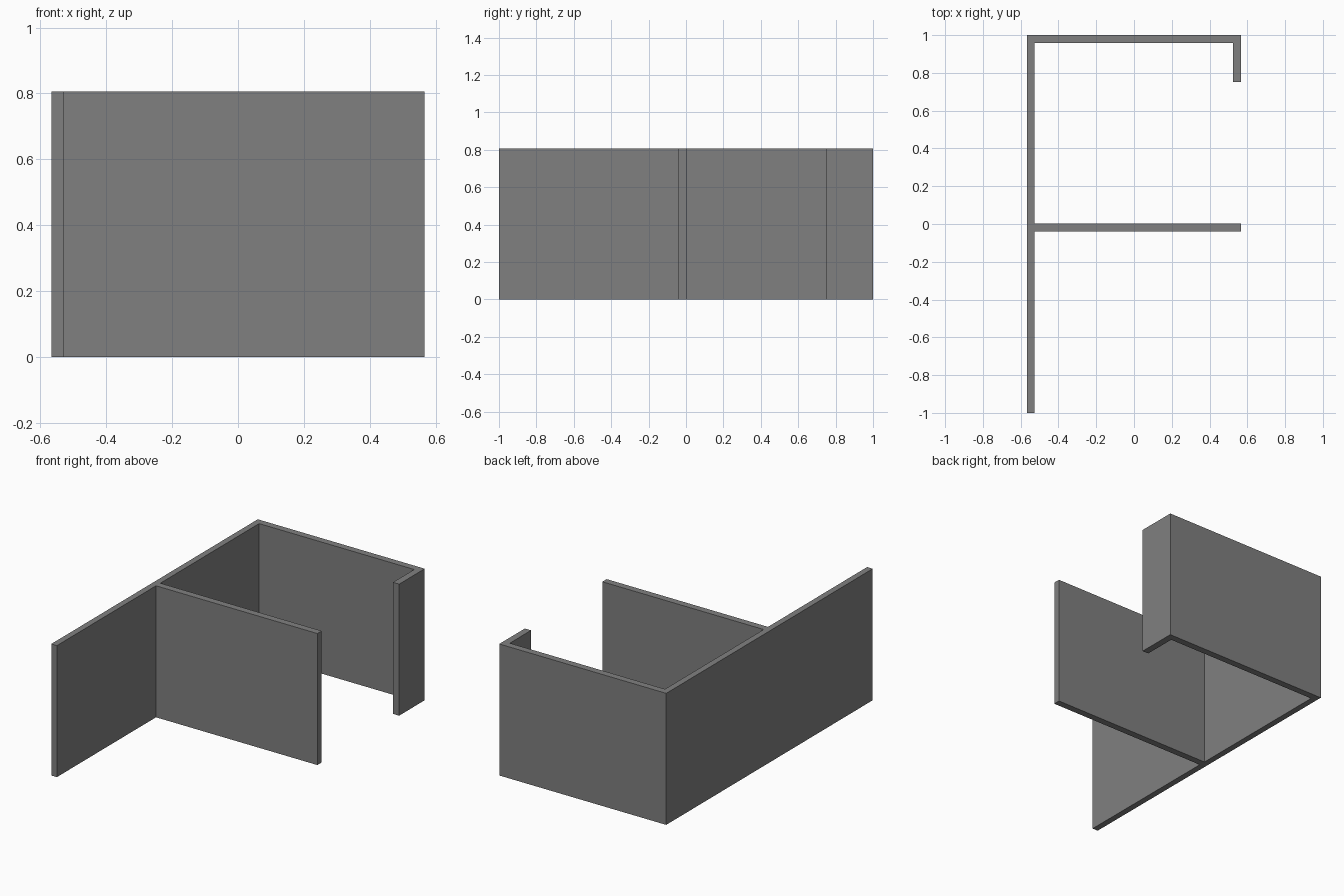
import bpy, bmesh

if "Cube" in bpy.data.objects:
    bpy.data.objects.remove(bpy.data.objects["Cube"])

H = 0.806          # wall height
X = 0.566          # half width
TL, T = 0.038, 0.042   # thickness of long wall / other walls

# Plan outline of the joined walls (counter-clockwise)
outline = [
    (-X, -1), (-X + TL, -1),
    (-X + TL, -0.04), (X, -0.04), (X, 0.002), (-X + TL, 0.002),   # middle wall
    (-X + TL, 1 - T), (X - T, 1 - T),                             # back wall
    (X - T, 0.752), (X, 0.752), (X, 1), (-X, 1),                  # short return
]

grey = bpy.data.materials.new("wall grey")
grey.diffuse_color = (0.216, 0.216, 0.216, 1)
grey.use_nodes = True
grey.node_tree.nodes["Principled BSDF"].inputs["Base Color"].default_value = grey.diffuse_color

# Extrude the outline up into walls
bm = bmesh.new()
floor = bm.faces.new([bm.verts.new((x, y, 0)) for x, y in outline])
up = bmesh.ops.extrude_face_region(bm, geom=[floor], use_keep_orig=True)
bmesh.ops.translate(bm, vec=(0, 0, H),
                    verts=[g for g in up["geom"] if isinstance(g, bmesh.types.BMVert)])
bmesh.ops.recalc_face_normals(bm, faces=bm.faces)
mesh = bpy.data.meshes.new("walls")
bm.to_mesh(mesh)
bm.free()
mesh.materials.append(grey)
bpy.context.collection.objects.link(bpy.data.objects.new("walls", mesh))
